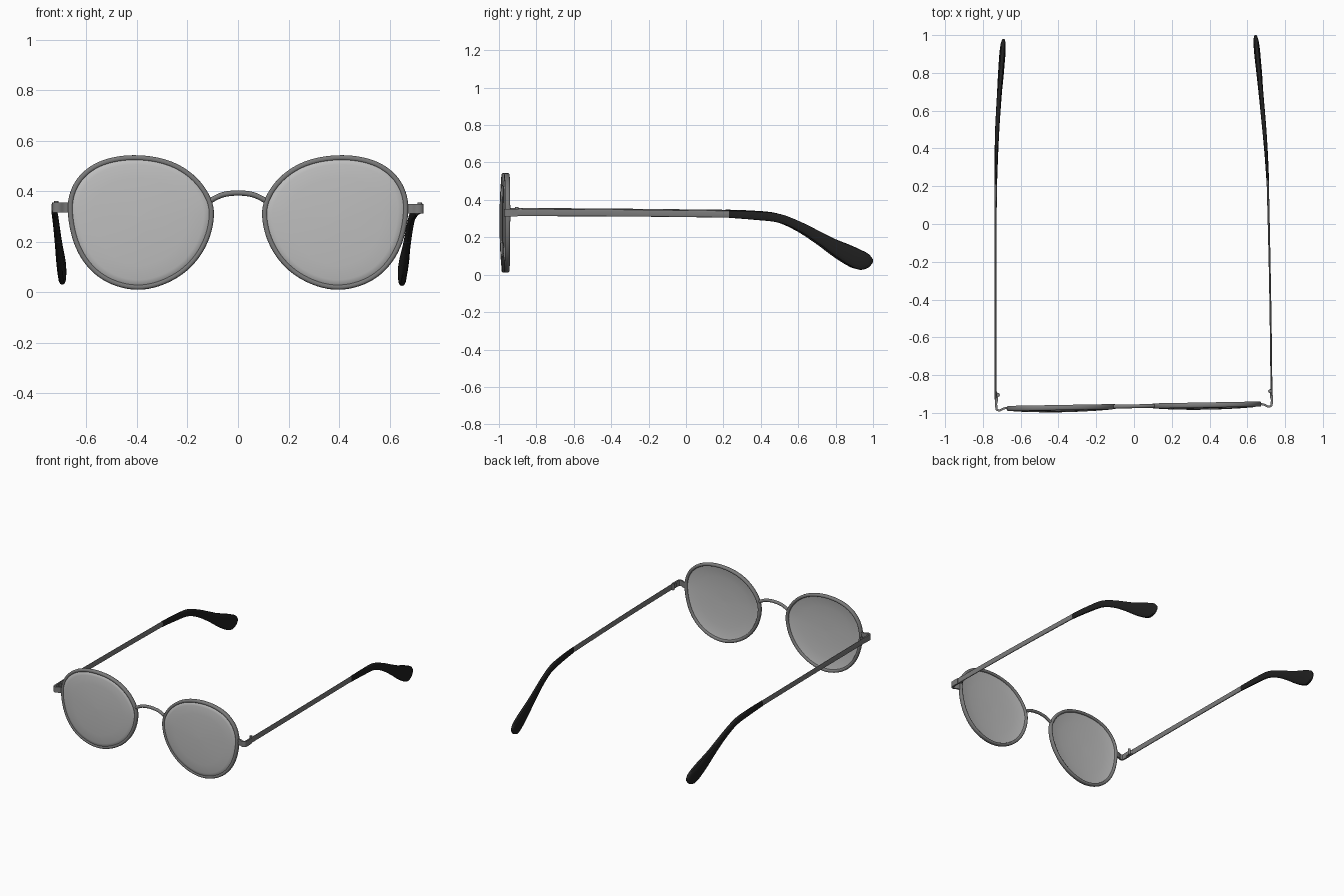
import bpy, bmesh, math
from mathutils import Vector

if "Cube" in bpy.data.objects:
    bpy.data.objects.remove(bpy.data.objects["Cube"])


def material(name, rgba):
    m = bpy.data.materials.new(name)
    m.diffuse_color = rgba
    m.use_nodes = True
    m.node_tree.nodes["Principled BSDF"].inputs["Base Color"].default_value = m.diffuse_color
    return m


METAL = material("grey_metal", (0.2, 0.2, 0.2, 1))
BLACK = material("black_plastic", (0.014, 0.014, 0.014, 1))
GLASS = material("clear_grey_lens", (0.52, 0.52, 0.52, 0.65))


def spline(pts, n, closed=False):
    """Catmull-Rom through tuples of any length."""
    pts = [Vector(p) for p in pts]
    k, out = len(pts), []
    get = (lambda i: pts[i % k]) if closed else (lambda i: pts[max(0, min(k - 1, i))])
    for i in range(k if closed else k - 1):
        a, b, c, d = get(i - 1), get(i), get(i + 1), get(i + 2)
        for j in range(n):
            t = j / n
            out.append(0.5 * (2 * b + (c - a) * t + (2 * a - 5 * b + 4 * c - d) * t * t
                              + (3 * b - a - 3 * c + d) * t ** 3))
    if not closed:
        out.append(pts[-1])
    return out


def loft(name, rings, mat, closed=False, angle=40):
    """Skin a list of equal point rings; cap the ends unless closed."""
    bm = bmesh.new()
    vr = [[bm.verts.new(p) for p in r] for r in rings]
    n = len(vr[0])
    for i in range(len(vr) if closed else len(vr) - 1):
        a, b = vr[i], vr[(i + 1) % len(vr)]
        for j in range(n):
            k = (j + 1) % n
            bm.faces.new((a[j], a[k], b[k], b[j]))
    if not closed:
        bm.faces.new(vr[0])
        bm.faces.new(vr[-1])
    bmesh.ops.recalc_face_normals(bm, faces=bm.faces)
    me = bpy.data.meshes.new(name)
    bm.to_mesh(me)
    bm.free()
    me.materials.append(mat)
    me.shade_smooth()
    me.set_sharp_from_angle(angle=math.radians(angle))
    ob = bpy.data.objects.new(name, me)
    bpy.context.collection.objects.link(ob)
    return ob


def front_y(x):
    """The front is turned very slightly."""
    return -0.965 + 0.0175 * x


def wire(name, path, rn, ry, closed=False, power=0.75, sides=14):
    """Sweep a rounded section along an x,z path in the front plane."""
    rings, k = [], len(path)
    for i, p in enumerate(path):
        a = path[(i - 1) % k] if closed or i else p
        b = path[(i + 1) % k] if closed or i < k - 1 else p
        t = (b - a).normalized()
        ring = []
        for j in range(sides):
            w = 2 * math.pi * j / sides
            c, s = math.cos(w), math.sin(w)
            u = rn * math.copysign(abs(c) ** power, c)
            v = ry * math.copysign(abs(s) ** power, s)
            x = p.x + t.y * u
            ring.append((x, front_y(x) + v, p.y - t.x * u))
        rings.append(ring)
    return loft(name, rings, METAL, closed)


# outer outline of one rim (x, z)
OUTLINE = [(.676, .321), (.666, .397), (.632, .460), (.570, .510), (.490, .536), (.408, .543),
           (.317, .534), (.230, .504), (.156, .448), (.108, .377), (.093, .310), (.112, .214),
           (.164, .123), (.250, .050), (.380, .006), (.506, .032), (.593, .095), (.652, .194)]
loop = spline(OUTLINE, 6, True)
for _ in range(10):
    loop = [(loop[i - 1] + 2 * p + loop[(i + 1) % len(loop)]) / 4 for i, p in enumerate(loop)]
CENTRE = Vector((0.385, 0.285))

# lens section: (scale of outline, y offset), back centre to front centre
LENS = [(.01, -.014), (.35, -.0125), (.65, -.008), (.85, -.002), (.955, .004), (.955, -.005),
        (.925, -.012), (.86, -.016), (.65, -.020), (.35, -.0235), (.01, -.025)]

# temple stations: y, top z, bottom z, half width, right x, left x
TEMPLE = [(-.91, .352, .313, .005, .728, .733), (-.56, .350, .312, .005, .724, .733),
          (-.21, .347, .310, .005, .718, .733), (.23, .342, .305, .006, .708, .732),
          (.37, .337, .294, .008, .700, .729), (.50, .324, .278, .010, .690, .725),
          (.61, .283, .230, .011, .680, .719), (.717, .230, .160, .012, .670, .712),
          (.797, .190, .100, .014, .663, .706), (.877, .158, .048, .015, .655, .700),
          (.93, .134, .027, .015, .650, .696), (.973, .112, .038, .012, .646, .693),
          (.993, .090, .058, .007, .644, .691), (1.0, .079, .068, .003, .643, .690)]

# hinge end piece path (x, y)
END = [(.664, -.952), (.69, -.957), (.708, -.966), (.722, -.965), (.729, -.953), (.729, -.90)]


def temple_rings(rows, side, dy, dz, grow=0.0):
    rings = []
    for y, zt, zb, hw, xr, xl in spline(rows, 5):
        cx, cz, hz = side * (xr if side > 0 else xl), (zt + zb) / 2 + dz, (zt - zb) / 2 + grow
        ring = []
        for j in range(16):
            c, s = math.cos(j * math.pi / 8), math.sin(j * math.pi / 8)
            ring.append((cx + (hw + grow) * math.copysign(abs(c) ** .7, c), y + dy,
                         cz + hz * math.copysign(abs(s) ** .7, s)))
        rings.append(ring)
    return rings


for side, tag in ((1, "right"), (-1, "left")):
    dy, dz = (0, 0) if side > 0 else (-0.02, 0.005)

    # rim
    rim_path = [Vector((side * q.x, q.y)) for q in (CENTRE + (p - CENTRE) * 0.964 for p in loop)]
    wire("rim_" + tag, rim_path, 0.0105, 0.014, True)

    # domed lens
    rings = []
    for s, off in LENS:
        pts = [CENTRE + (p - CENTRE) * s for p in loop]
        rings.append([(side * p.x, front_y(side * p.x) + off, p.y) for p in pts])
    loft("lens_" + tag, rings, GLASS)

    # metal temple arm and black ear tip
    loft("temple_" + tag, temple_rings(TEMPLE[:4], side, dy, dz), METAL)
    loft("ear_tip_" + tag, temple_rings(TEMPLE[3:], side, dy, dz, 0.001), BLACK)

    # curved end piece joining rim and temple
    path = spline(END, 5)
    rings = []
    for i, p in enumerate(path):
        t = (path[min(i + 1, len(path) - 1)] - path[max(i - 1, 0)]).normalized()
        nrm = Vector((t.y, -t.x)) * 0.0055
        a, b = p + nrm, p - nrm
        rings.append([(side * q.x, q.y + dy, z + dz)
                      for q, z in ((a, .312), (b, .312), (b, .351), (a, .351))])
    loft("end_piece_" + tag, rings, METAL)

    # hinge barrel and leaf
    hx, hy = side * 0.719, -0.885 + dy
    rings = [[(hx + .009 * math.cos(w * math.pi / 6), hy + .010 * math.sin(w * math.pi / 6), z + dz)
              for w in range(12)] for z in (.314, .357)]
    loft("hinge_barrel_" + tag, rings, METAL)
    rings = [[(hx + side * u, hy + v, z + dz) for u, v in
              ((0, -.035), (.01, -.035), (.01, .02), (0, .008))] for z in (.320, .347)]
    loft("hinge_leaf_" + tag, rings, METAL)

# arched bridge
ARCH = [(-.118, .357), (-.092, .373), (-.055, .388), (0, .394), (.055, .388), (.092, .373), (.118, .357)]
wire("bridge", spline(ARCH, 5), 0.0105, 0.0105, power=1.0)
